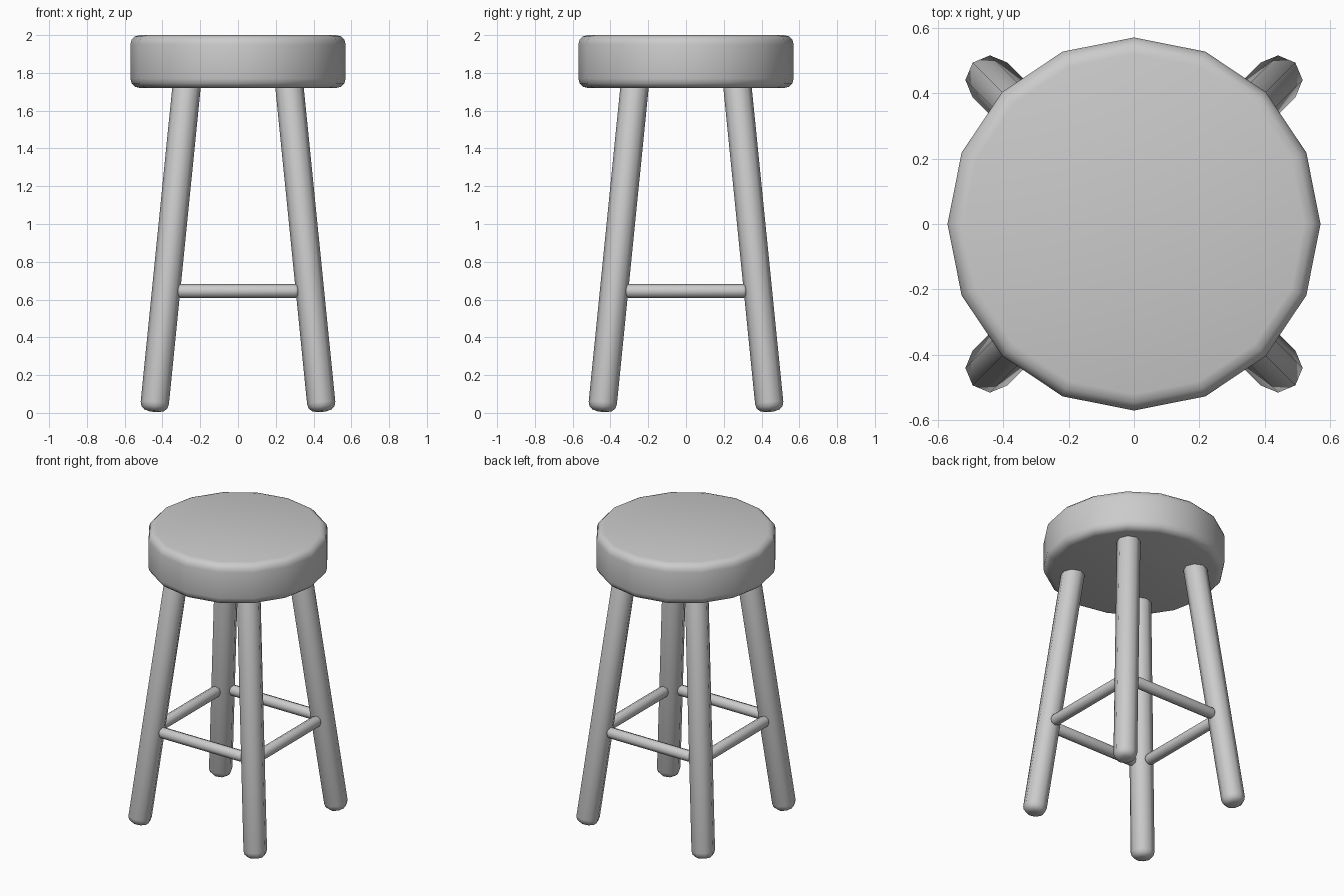
import bpy, bmesh, math
from mathutils import Vector

if "Cube" in bpy.data.objects:
    bpy.data.objects.remove(bpy.data.objects["Cube"])


def rounded_cylinder(name, start, end, radius, sides, bevel, steps=3, turn=0.0):
    """Cylinder from start to end with rounded rims."""
    start, end = Vector(start), Vector(end)
    axis = end - start
    length = axis.length
    arc = [(radius - bevel + bevel * math.sin(a), bevel - bevel * math.cos(a))
           for a in (math.pi / 2 * i / steps for i in range(steps + 1))]
    profile = arc + [(r, length - h) for r, h in reversed(arc)]
    bm = bmesh.new()
    rings = []
    for r, h in profile:
        angles = [turn + math.tau * i / sides for i in range(sides)]
        rings.append([bm.verts.new((r * math.cos(a), r * math.sin(a), h)) for a in angles])
    for low, high in zip(rings, rings[1:]):
        for i in range(sides):
            j = (i + 1) % sides
            bm.faces.new((low[i], low[j], high[j], high[i]))
    bm.faces.new(rings[0][::-1])
    bm.faces.new(rings[-1])
    # Aim the cylinder along its axis
    rot = Vector((0, 0, 1)).rotation_difference(axis).to_matrix()
    bmesh.ops.rotate(bm, verts=bm.verts, cent=(0, 0, 0), matrix=rot)
    bmesh.ops.translate(bm, verts=bm.verts, vec=start)
    mesh = bpy.data.meshes.new(name)
    bm.to_mesh(mesh)
    bm.free()
    obj = bpy.data.objects.new(name, mesh)
    bpy.context.collection.objects.link(obj)
    bpy.ops.object.select_all(action='DESELECT')
    obj.select_set(True)
    bpy.context.view_layer.objects.active = obj
    bpy.ops.object.shade_smooth_by_angle(angle=math.radians(50))
    return obj


# Round seat
rounded_cylinder("seat", (0, 0, 1.72), (0, 0, 2.0), 0.57, 16, 0.05)

# Four splayed legs, tops sunk into the seat
for fb, sy in (("front", -1), ("back", 1)):
    for lr, sx in (("left", -1), ("right", 1)):
        rounded_cylinder(f"{fb}_{lr}_leg", (0.445 * sx, 0.445 * sy, 0.008),
                         (0.267 * sx, 0.267 * sy, 1.78), 0.075, 8, 0.045)

# Stretchers between neighbouring legs
Z, OFFSET, HALF = 0.645, 0.385, 0.32
for name, s in (("front", -1), ("back", 1)):
    rounded_cylinder(f"{name}_stretcher", (-HALF, OFFSET * s, Z), (HALF, OFFSET * s, Z),
                     0.037, 8, 0.018)
for name, s in (("left", -1), ("right", 1)):
    rounded_cylinder(f"{name}_stretcher", (OFFSET * s, -HALF, Z), (OFFSET * s, HALF, Z),
                     0.037, 8, 0.018)
